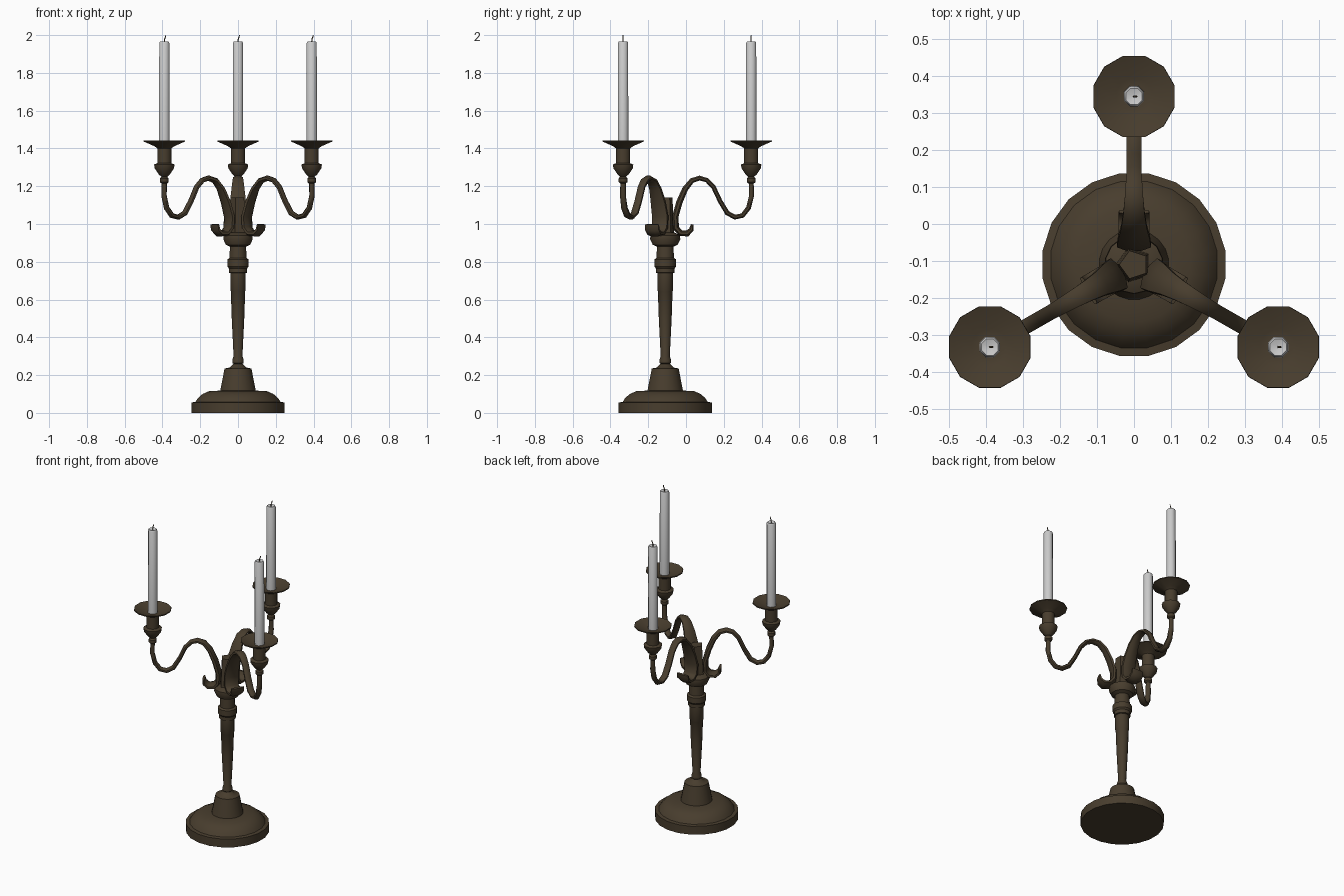
import bpy
from math import sin, cos, pi, radians, hypot, atan2
from mathutils import Vector

if "Cube" in bpy.data.objects:
    bpy.data.objects.remove(bpy.data.objects["Cube"])

bronze = bpy.data.materials.new("bronze")
bronze.diffuse_color = (0.065, 0.047, 0.027, 1)
bronze.use_nodes = True
bronze.node_tree.nodes["Principled BSDF"].inputs["Base Color"].default_value = bronze.diffuse_color
CX, CY = 0.0, -0.11          # axis of the stand


def make(name, verts, faces, mat=None, smooth=35):
    me = bpy.data.meshes.new(name)
    me.from_pydata(verts, [], faces)
    me.update()
    ob = bpy.data.objects.new(name, me)
    bpy.context.collection.objects.link(ob)
    if mat:
        me.materials.append(mat)
    bpy.ops.object.select_all(action='DESELECT')
    ob.select_set(True)
    bpy.context.view_layer.objects.active = ob
    bpy.ops.object.mode_set(mode='EDIT')
    bpy.ops.mesh.select_all(action='SELECT')
    bpy.ops.mesh.normals_make_consistent(inside=False)
    bpy.ops.object.mode_set(mode='OBJECT')
    bpy.ops.object.shade_smooth_by_angle(angle=radians(smooth))
    return ob


def skin(name, rings, mat=None, smooth=35):
    """Join equal-sized rings of points and cap both ends."""
    n = len(rings[0])
    verts = [p for ring in rings for p in ring]
    faces = [(i * n + j, i * n + (j + 1) % n, (i + 1) * n + (j + 1) % n, (i + 1) * n + j)
             for i in range(len(rings) - 1) for j in range(n)]
    faces += [tuple(range(n))[::-1], tuple(range(len(verts) - n, len(verts)))]
    return make(name, verts, faces, mat, smooth)


def lathe(name, profile, x, y, sides, mat=None, smooth=35):
    rings = [[(x + r * cos(2 * pi * (j + .5) / sides), y + r * sin(2 * pi * (j + .5) / sides), z)
              for j in range(sides)] for r, z in profile]
    return skin(name, rings, mat, smooth)


def sweep(name, path, x, y, angle, sides, mat=None, smooth=35):
    """Sweep an oval along (reach, z, half width, half thickness) points in a vertical plane."""
    out = Vector((cos(angle), sin(angle), 0))
    side = Vector((-sin(angle), cos(angle), 0))
    up = Vector((0, 0, 1))
    rings = []
    for i, (r, z, w, t) in enumerate(path):
        a, b = path[max(i - 1, 0)], path[min(i + 1, len(path) - 1)]
        tan = Vector((b[0] - a[0], b[1] - a[1])).normalized()
        nrm = out * -tan.y + up * tan.x
        c = Vector((x, y, 0)) + out * r + up * z
        rings.append([c + side * w * cos(2 * pi * (j + .5) / sides)
                      + nrm * t * sin(2 * pi * (j + .5) / sides) for j in range(sides)])
    return skin(name, rings, mat, smooth)


# round foot and conical plinth
lathe("base", [(.25, 0), (.25, .055), (.228, .058), (.215, .078), (.19, .1), (.155, .115),
               (.095, .118), (.072, .235), (.045, .24), (.02, .265)], CX, CY, 20, bronze)

# tapering stem with collars
lathe("stem", [(.02, .255), (.031, .265), (.031, .28), (.024, .3), (.034, .5), (.039, .645),
               (.042, .65), (.042, .74), (.05, .742), (.05, .765), (.058, .775), (.058, .812),
               (.046, .82), (.044, .88), (.066, .89), (.08, .92), (.078, .94), (.05, .955)],
      CX, CY, 14, bronze)
lathe("hub", [(.05, .94), (.045, 1.05), (.04, 1.14)], CX, CY, 5, bronze)

# S-shaped arm: slim at the cup, widening to a leaf that curls out at the hub
arm = [(.45, 1.235, .014, .014), (.452, 1.15, .016, .014), (.436, 1.085, .018, .014),
       (.405, 1.045, .02, .014), (.365, 1.036, .021, .014), (.325, 1.058, .022, .014),
       (.288, 1.12, .022, .013), (.253, 1.195, .022, .013), (.218, 1.232, .024, .013),
       (.18, 1.243, .027, .014), (.14, 1.23, .031, .015), (.104, 1.185, .037, .017),
       (.074, 1.115, .046, .018), (.053, 1.04, .05, .018), (.056, .98, .048, .018),
       (.08, .952, .046, .018), (.115, .95, .045, .018), (.137, .97, .045, .014),
       (.142, .998, .044, .008)]

# candle cup with drip dish
cup = [(.016, 1.215), (.024, 1.222), (.024, 1.242), (.016, 1.25), (.03, 1.262), (.053, 1.295),
       (.056, 1.315), (.038, 1.322), (.038, 1.4), (.055, 1.412), (.114, 1.437), (.113, 1.443),
       (.104, 1.44), (.05, 1.42), (.03, 1.418)]
candle = [(.03, 1.41), (.029, 1.958), (.024, 1.967), (.008, 1.962)]
wick = [(0, 1.955, .003, .003), (.001, 1.978, .003, .003), (.006, 1.99, .003, .003),
        (.008, 2.0, .002, .002)]

for tag, x, y in (("back", 0, .345), ("left", -.39, -.333), ("right", .39, -.333)):
    reach = hypot(x - CX, y - CY)
    k = reach / .45
    sweep("arm_" + tag, [(r * k, z, w, t) for r, z, w, t in arm], CX, CY,
          atan2(y - CY, x - CX), 8, bronze, 50)
    lathe("cup_" + tag, cup, x, y, 12, bronze)
    lathe("candle_" + tag, candle, x, y, 8, None, 50)
    sweep("wick_" + tag, wick, x, y, 0, 5, bronze)
